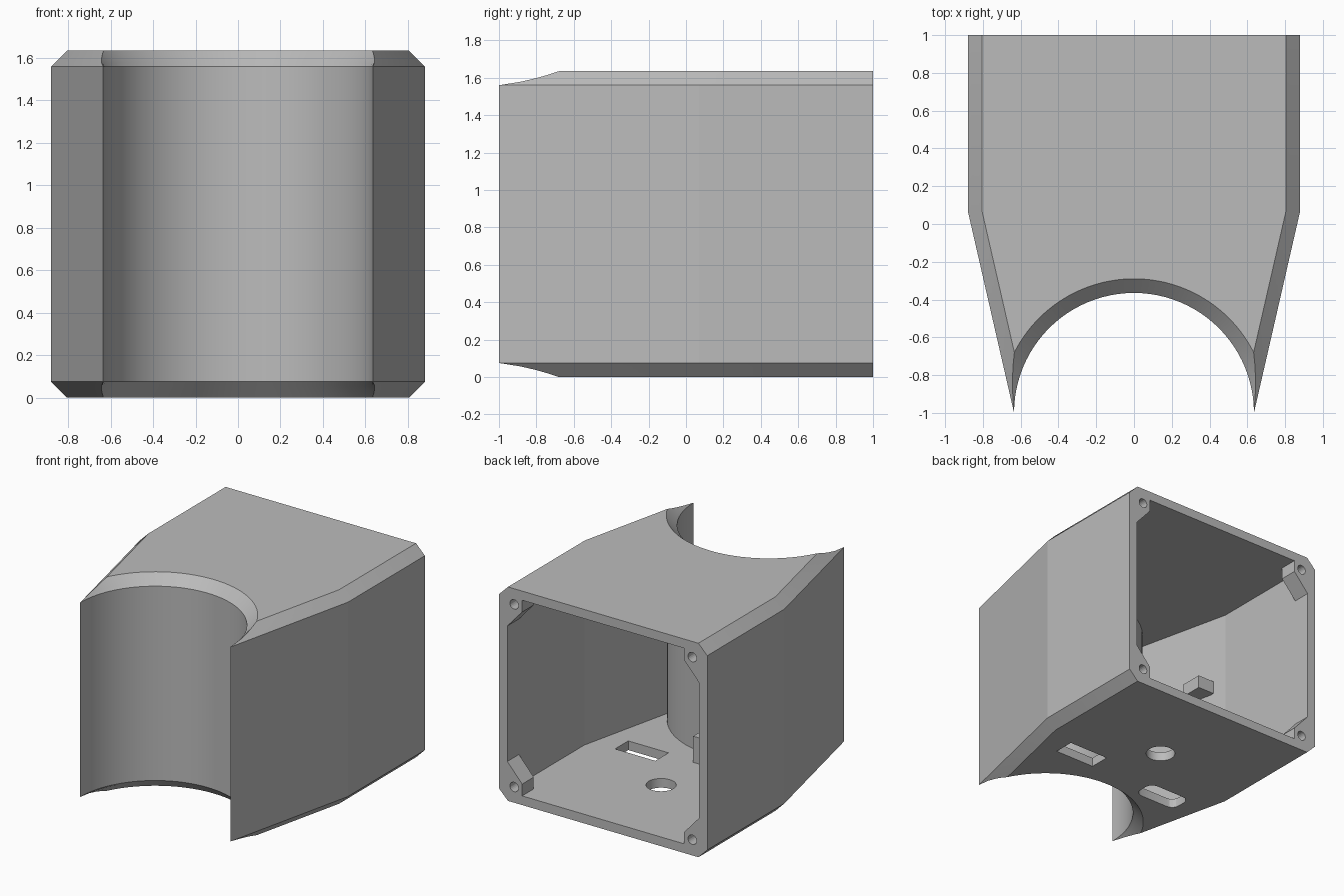
import bpy, bmesh
from math import atan2, cos, sin, pi, sqrt, radians

cube = bpy.data.objects.get("Cube")
if cube:
    bpy.data.objects.remove(cube)

HEIGHT, CHAMFER, WALL = 1.635, 0.075, 0.07
HALF, NOSE, KINK, SLOPE = 0.88, 0.635, 0.07, 0.229
ARC = 48

grey = bpy.data.materials.new("Plain Grey")
grey.use_nodes = True
colour = (0.5, 0.5, 0.5, 1)
grey.diffuse_color = colour
grey.node_tree.nodes["Principled BSDF"].inputs["Base Color"].default_value = colour


def loft(name, rings, cutter=False):
    """Skin equal rings of points and cap both ends."""
    bm = bmesh.new()
    loops = [[bm.verts.new(p) for p in ring] for ring in rings]
    n = len(loops[0])
    for a, b in zip(loops, loops[1:]):
        for i in range(n):
            j = (i + 1) % n
            bm.faces.new((a[i], a[j], b[j], b[i]))
    bm.faces.new(loops[0])
    bm.faces.new(loops[-1])
    bmesh.ops.recalc_face_normals(bm, faces=bm.faces)
    mesh = bpy.data.meshes.new(name)
    bm.to_mesh(mesh)
    bm.free()
    mesh.materials.append(grey)
    obj = bpy.data.objects.new(name, mesh)
    bpy.context.collection.objects.link(obj)
    obj.hide_render = cutter
    return obj


def outline(inset, z, back):
    """Plan outline with tapered sides and a round bite in the front."""
    a, r = NOSE - inset, NOSE + inset
    qa, qb, qc = 1 + SLOPE ** 2, a * SLOPE, a * a - r * r
    t = (-qb + sqrt(qb * qb - qa * qc)) / qa
    start = atan2(t, a + SLOPE * t)
    w = HALF - inset
    pts = [(w, back, z), (w, KINK, z)]
    for i in range(ARC + 1):
        ang = start + (pi - 2 * start) * i / ARC
        pts.append((r * cos(ang), r * sin(ang) - 1, z))
    return pts + [(-w, KINK, z), (-w, back, z)]


def prism_y(name, pts, y0, y1, cutter=True):
    return loft(name, [[(x, y, z) for x, z in pts] for y in (y0, y1)], cutter)


def prism_z(name, pts, z0, z1, cutter=True):
    return loft(name, [[(x, y, z) for x, y in pts] for z in (z0, z1)], cutter)


def circle(cx, cy, r, n=32):
    return [(cx + r * cos(2 * pi * i / n), cy + r * sin(2 * pi * i / n)) for i in range(n)]


def rect(cx, cy, w, h, c=0.0):
    """Rectangle, with clipped corners when c is above zero."""
    if not c:
        return [(cx + sx * w / 2, cy + sy * h / 2) for sx, sy in ((-1, -1), (1, -1), (1, 1), (-1, 1))]
    pts = []
    for k, (sx, sy) in enumerate(((1, 1), (-1, 1), (-1, -1), (1, -1))):
        for i in range(5):
            ang = pi / 2 * (k + i / 4)
            pts.append((cx + sx * (w / 2 - c) + c * cos(ang), cy + sy * (h / 2 - c) + c * sin(ang)))
    return pts


def combine(target, other, operation="DIFFERENCE"):
    mod = target.modifiers.new("cut", "BOOLEAN")
    mod.operation, mod.solver, mod.object = operation, "EXACT", other
    bpy.context.view_layer.objects.active = target
    bpy.ops.object.modifier_apply(modifier=mod.name)
    bpy.data.objects.remove(other)


# Outer body with chamfered top and bottom edges
steps = [i / 4 for i in range(5)]
low = [outline(CHAMFER * (1 - s), CHAMFER * s, 1) for s in steps]
high = [outline(CHAMFER * s, HEIGHT - CHAMFER * (1 - s), 1) for s in steps]
housing = loft("housing_shell", low + high)

# Hollow, keeping four corner screw posts
cavity = loft("cavity_cutter", [outline(WALL, z, 1.1) for z in (WALL, HEIGHT - WALL)], True)
corners = [(sx, top) for sx in (-1, 1) for top in (False, True)]
for sx, top in corners:
    flip = lambda z: z if top else HEIGHT - z
    post = [(0.685, 1.7), (0.685, 1.475), (0.81, 1.335), (0.9, 1.235), (0.9, 1.7)]
    combine(cavity, prism_y("screw_post", [(sx * x, flip(z)) for x, z in post], 0.86, 1.2))
combine(housing, cavity)

# Screw holes in the posts
for sx, top in corners:
    z = 1.515 if top else HEIGHT - 1.515
    combine(housing, prism_y("screw_hole", circle(sx * 0.753, z, 0.036, 20), 0.875, 1.1))

# Floor openings: round port, square-cornered port and rounded slot
combine(housing, prism_z("round_port", circle(0, 0.3, 0.105), -0.1, 0.1))
combine(housing, prism_z("square_port", rect(0.43, -0.08, 0.34, 0.16), -0.1, 0.1))
combine(housing, prism_z("slot_port", rect(-0.41, -0.17, 0.36, 0.18, 0.06), -0.1, 0.1))

# Small inner supports on the floor and the side wall
floor_support = prism_z("floor_support", rect(-0.04, -0.215, 0.14, 0.17), 0.06, 0.27, False)
wall_support = prism_z("wall_support", rect(-0.71, -0.12, 0.14, 0.18), 0.94, 1.04, False)

for obj in (housing, floor_support, wall_support):
    bpy.ops.object.select_all(action="DESELECT")
    obj.select_set(True)
    bpy.context.view_layer.objects.active = obj
    bpy.ops.object.shade_smooth_by_angle(angle=radians(12.5))
